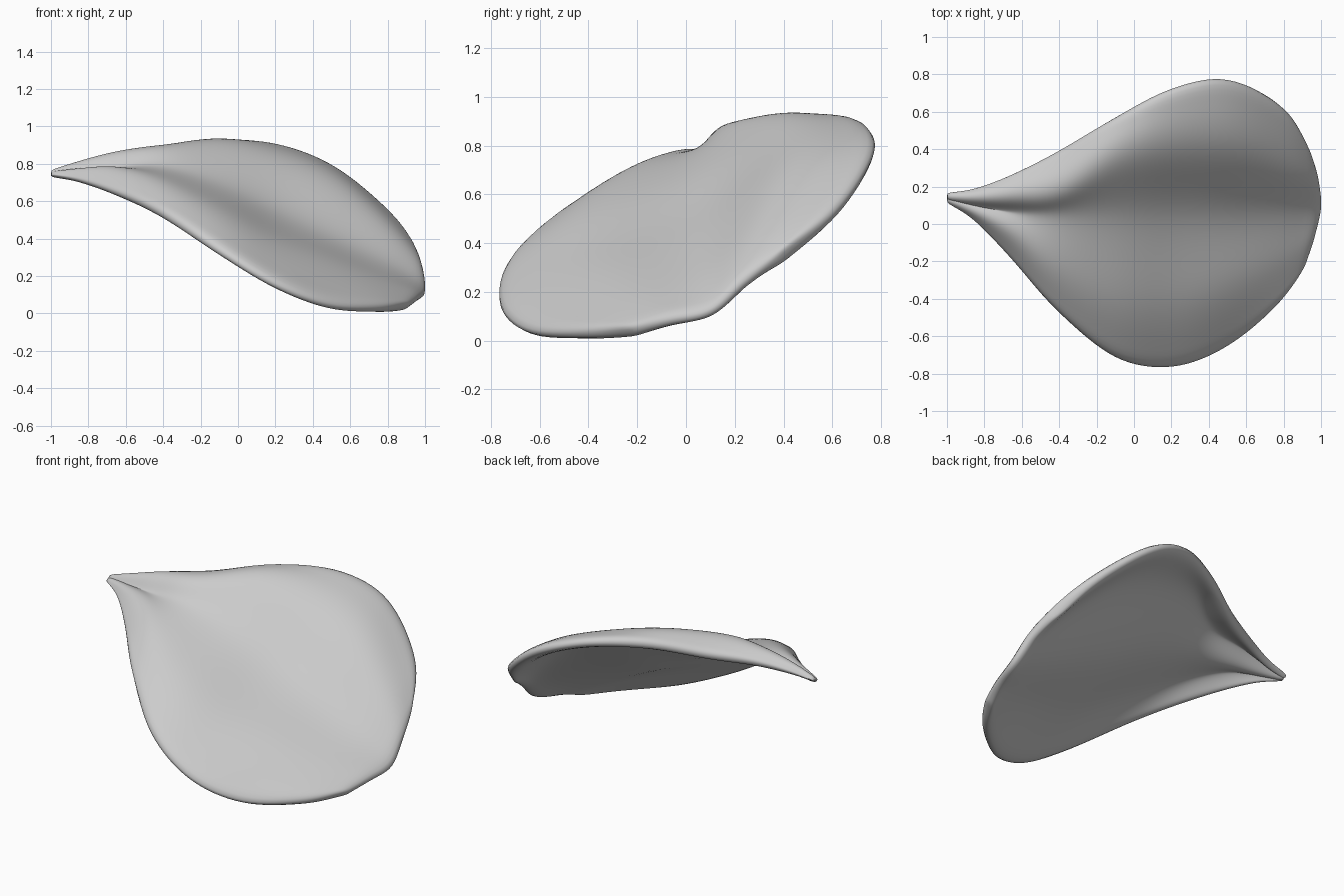
import bpy, bmesh
from mathutils import Vector

if "Cube" in bpy.data.objects:
    bpy.data.objects.remove(bpy.data.objects["Cube"])

# Petal cross-sections from stem to outer rim:
# front edge, front fold, centre crease, back fold, back edge
SECTIONS = [
    [(-1, .125, .735), (-1, .133, .744), (-1, .14, .745), (-1, .148, .753), (-1, .157, .745)],
    [(-.85, .03, .705), (-.85, .07, .755), (-.85, .105, .75), (-.85, .145, .795), (-.85, .18, .765)],
    [(-.65, -.18, .635), (-.65, -.04, .75), (-.65, .075, .755), (-.65, .16, .838), (-.65, .26, .80)],
    [(-.4, -.47, .52), (-.4, -.24, .665), (-.4, .05, .75), (-.4, .2, .865), (-.4, .39, .83)],
    [(-.1, -.715, .325), (-.1, -.4, .51), (-.1, .05, .66), (-.1, .36, .885), (-.1, .57, .89)],
    [(.2, -.765, .145), (.2, -.42, .345), (.22, .06, .51), (.22, .43, .805), (.2, .725, .885)],
    [(.49, -.655, .035), (.5, -.33, .23), (.52, .07, .375), (.53, .43, .67), (.5, .775, .77)],
    [(.76, -.43, .02), (.77, -.2, .135), (.8, .08, .235), (.81, .33, .43), (.795, .625, .53)],
    [(.91, -.21, .035), (.965, -.06, .075), (1.0, .1, .11), (.985, .23, .22), (.94, .38, .33)],
]


def smooth_path(points, steps):
    """Catmull-Rom curve through the points."""
    p = [Vector(q) for q in points]
    p = [2 * p[0] - p[1]] + p + [2 * p[-1] - p[-2]]
    out = []
    for i in range(1, len(p) - 2):
        a, b, c, d = p[i - 1:i + 3]
        for k in range(steps):
            t = k / steps
            out.append(0.5 * (2 * b + (c - a) * t + (2 * a - 5 * b + 4 * c - d) * t * t
                              + (3 * b - a - 3 * c + d) * t ** 3))
    return out + [p[-2]]


# Petal sheet: smooth across each section, then along the length
across = [smooth_path(s, 6) for s in SECTIONS]
rails = [smooth_path(r, 4) for r in zip(*across)]
bm = bmesh.new()
grid = [[bm.verts.new(q) for q in rail] for rail in rails]
for r0, r1 in zip(grid, grid[1:]):
    for j in range(len(r0) - 1):
        bm.faces.new((r0[j], r0[j + 1], r1[j + 1], r1[j]))
mesh = bpy.data.meshes.new("petal")
bm.to_mesh(mesh)
bm.free()
petal = bpy.data.objects.new("petal", mesh)
bpy.context.collection.objects.link(petal)

# Thickness thins toward the stem and rounds off at the rim
group = petal.vertex_groups.new(name="thickness")
rows, cols = len(rails), len(rails[0])
for i in range(rows):
    for j in range(cols):
        index = i * cols + j
        rim = min(i, rows - 1 - i, cols - 1 - j)
        stem = min(1.0, 0.4 + (mesh.vertices[index].co.x + 1) * 1.2)
        group.add([index], stem * (0.6 if rim == 0 else 1.0), 'REPLACE')
solid = petal.modifiers.new("thickness", 'SOLIDIFY')
solid.thickness = 0.07
solid.offset = 0
solid.vertex_group = group.name
rounding = petal.modifiers.new("rounding", 'SUBSURF')
rounding.levels = rounding.render_levels = 1
for f in mesh.polygons:
    f.use_smooth = True
